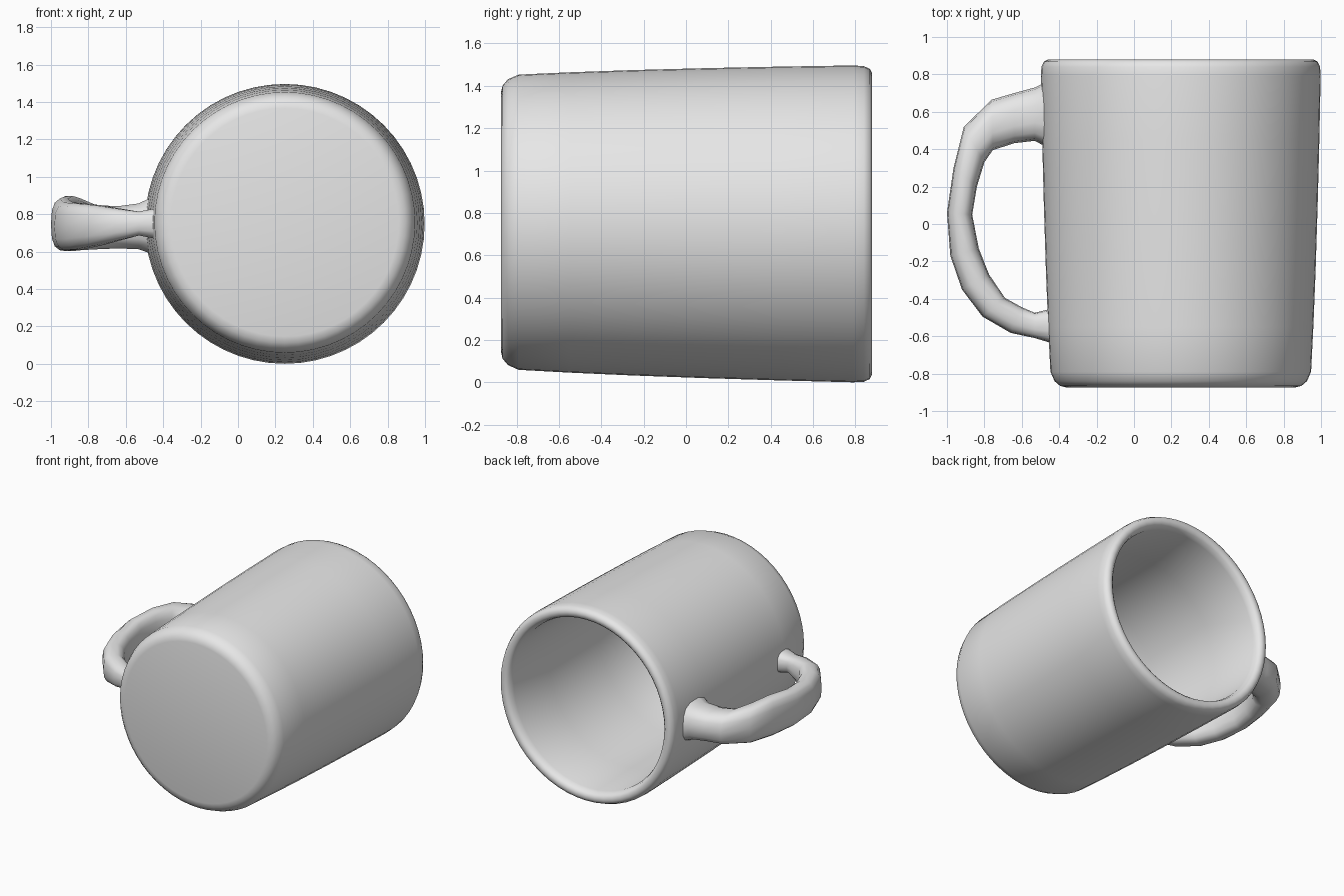
import bpy, bmesh, math

if "Cube" in bpy.data.objects:
    bpy.data.objects.remove(bpy.data.objects["Cube"])

clay = bpy.data.materials.new("plain grey")
clay.diffuse_color = (0.8, 0.8, 0.8, 1)
clay.use_nodes = True
clay.node_tree.nodes["Principled BSDF"].inputs["Base Color"].default_value = clay.diffuse_color


def skin(name, rings, angle):
    """Join equal-sized rings of points into a closed, capped tube."""
    bm = bmesh.new()
    loops = [[bm.verts.new(p) for p in ring] for ring in rings]
    n = len(loops[0])
    for a, b in zip(loops, loops[1:]):
        for i in range(n):
            j = (i + 1) % n
            bm.faces.new((a[i], a[j], b[j], b[i]))
    bm.faces.new(loops[0])
    bm.faces.new(loops[-1])
    bmesh.ops.recalc_face_normals(bm, faces=bm.faces[:])
    mesh = bpy.data.meshes.new(name)
    bm.to_mesh(mesh)
    bm.free()
    mesh.materials.append(clay)
    obj = bpy.data.objects.new(name, mesh)
    bpy.context.collection.objects.link(obj)
    bpy.ops.object.select_all(action='DESELECT')
    obj.select_set(True)
    bpy.context.view_layer.objects.active = obj
    bpy.ops.object.shade_smooth_by_angle(angle=math.radians(angle))
    return obj


# Cup: (y, radius) from the closed base, round the lip and down to the inner floor
profile = [(-0.874, 0.61), (-0.866, 0.645), (-0.84, 0.675), (-0.79, 0.697),
           (-0.55, 0.709), (-0.25, 0.721), (0.1, 0.732), (0.45, 0.741),
           (0.79, 0.748), (0.84, 0.745), (0.868, 0.732), (0.879, 0.71),
           (0.876, 0.685), (0.86, 0.667), (0.82, 0.655), (0.4, 0.648),
           (-0.2, 0.638), (-0.68, 0.62), (-0.74, 0.60), (-0.77, 0.55)]


def cup_ring(y, r, n=56):
    cx, cz = 0.25, 0.752 - 0.005 * y
    return [(cx + r * math.cos(2 * math.pi * i / n), y,
             cz + r * math.sin(2 * math.pi * i / n)) for i in range(n)]


skin("cup", [cup_ring(y, r) for y, r in profile], 50)

# Handle: outer x, y, inner x, y, centre z, half height at each station
stations = [(-0.45, 0.77, -0.45, 0.40, 0.74, 0.16),
            (-0.53, 0.73, -0.53, 0.445, 0.735, 0.125),
            (-0.64, 0.70, -0.64, 0.432, 0.73, 0.115),
            (-0.76, 0.665, -0.755, 0.395, 0.73, 0.12),
            (-0.91, 0.52, -0.80, 0.33, 0.745, 0.14),
            (-0.965, 0.30, -0.84, 0.20, 0.75, 0.15),
            (-1.0, 0.06, -0.865, 0.05, 0.745, 0.14),
            (-0.982, -0.17, -0.83, -0.13, 0.735, 0.13),
            (-0.92, -0.35, -0.775, -0.27, 0.735, 0.125),
            (-0.81, -0.495, -0.69, -0.395, 0.74, 0.11),
            (-0.66, -0.582, -0.60, -0.445, 0.745, 0.085),
            (-0.53, -0.61, -0.53, -0.475, 0.75, 0.065),
            (-0.43, -0.64, -0.43, -0.45, 0.75, 0.085)]


def handle_ring(ox, oy, ix, iy, z, h, n=14):
    ring = []
    for i in range(n):
        c, s = math.cos(2 * math.pi * i / n), math.sin(2 * math.pi * i / n)
        # squared-off oval section
        c = math.copysign(abs(c) ** 0.75, c)
        s = math.copysign(abs(s) ** 0.75, s)
        t = 0.5 + 0.5 * c
        ring.append((ix + (ox - ix) * t, iy + (oy - iy) * t, z + h * s))
    return ring


skin("handle", [handle_ring(*s) for s in stations], 45)
